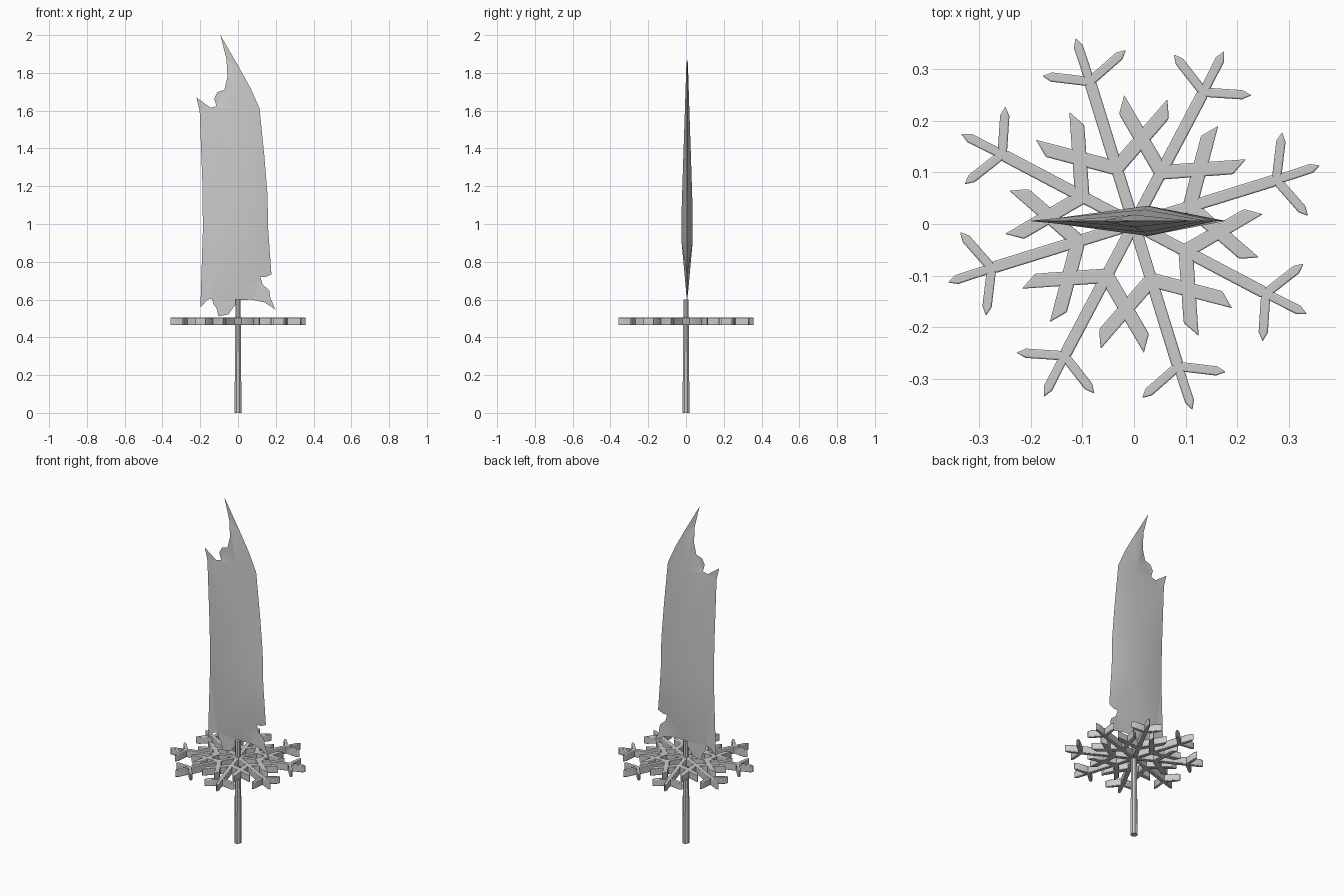
import bpy, bmesh, math
from mathutils import Vector, Matrix
from mathutils.geometry import delaunay_2d_cdt

if "Cube" in bpy.data.objects:
    bpy.data.objects.remove(bpy.data.objects["Cube"])


def finish(name, bm, angle=30):
    bmesh.ops.recalc_face_normals(bm, faces=bm.faces[:])
    me = bpy.data.meshes.new(name)
    bm.to_mesh(me)
    bm.free()
    ob = bpy.data.objects.new(name, me)
    bpy.context.collection.objects.link(ob)
    bpy.ops.object.select_all(action='DESELECT')
    ob.select_set(True)
    bpy.context.view_layer.objects.active = ob
    bpy.ops.object.shade_smooth_by_angle(angle=math.radians(angle))
    return ob


# Blade: jagged outline, thin at the edge and thick along a central spine
outline = [(-.093, 2), (.008, 1.825), (.066, 1.72), (.114, 1.613), (.14, 1.354),
           (.156, 1.158), (.16, .97), (.177, .734), (.148, .72), (.119, .718),
           (.13, .68), (.165, .65), (.172, .607), (.198, .548), (.14, .585),
           (.07, .60), (.008, .596), (-.024, .559), (-.05, .522), (-.103, .511),
           (-.114, .555), (-.13, .575), (-.137, .605), (-.16, .60), (-.199, .559),
           (-.186, .97), (-.188, 1.2), (-.203, 1.6), (-.22, 1.67), (-.145, 1.615),
           (-.114, 1.624), (-.126, 1.665), (-.109, 1.698), (-.072, 1.71),
           (-.056, 1.777), (-.061, 1.873)]
spine = [(-.045, 1.85, .004), (.0, 1.6, .012), (.02, 1.3, .022),
         (.025, 1.08, .029), (.028, .9, .029), (.01, .65, .006)]
n, m = len(outline), len(spine)
flat = [Vector(p) for p in outline] + [Vector(s[:2]) for s in spine]
edges = [(i, (i + 1) % n) for i in range(n)] + [(n + i, n + i + 1) for i in range(m - 1)]
pts, _, tris, orig, _, _ = delaunay_2d_cdt(flat, edges, [], 1, 1e-6)
bm = bmesh.new()
sides = ([], [])
for p, o in zip(pts, orig):
    h = max((spine[i - n][2] for i in o if i >= n), default=0)
    a = bm.verts.new((p.x, .006 - h, p.y))
    sides[0].append(a)
    sides[1].append(bm.verts.new((p.x, .006 + h, p.y)) if h else a)
for vs in sides:
    for t in tris:
        corner = [vs[i] for i in t]
        if not bm.faces.get(corner):
            bm.faces.new(corner)
finish("blade", bm, 40)

# Handle: slightly tapered octagonal rod
bm = bmesh.new()
bmesh.ops.create_cone(bm, cap_ends=True, segments=8, radius1=.02, radius2=.015, depth=.6,
                      matrix=Matrix.Translation((0, 0, .3)) @ Matrix.Rotation(math.pi / 8, 4, 'Z'))
finish("handle", bm)


# Guard: flat snowflake of eight branching arms
def slab(bm, shape, start, angle, z0=.464, z1=.505):
    c, s = math.cos(angle), math.sin(angle)
    xy = [(start[0] + c * x - s * y, start[1] + s * x + c * y) for x, y in shape]
    low = [bm.verts.new((x, y, z0)) for x, y in xy]
    face = bm.faces.new(low)
    up = bmesh.ops.extrude_face_region(bm, geom=[face], use_keep_orig=True)
    bmesh.ops.translate(bm, vec=(0, 0, z1 - z0),
                        verts=[v for v in up["geom"] if isinstance(v, bmesh.types.BMVert)])


def bar(length, w, tip):
    return [(0, -w), (length - tip, -w), (length, 0), (length - tip, w), (0, w)]


bm = bmesh.new()
for k in range(8):
    a = math.radians(17.2 + 45 * k)
    d = Vector((math.cos(a), math.sin(a)))
    slab(bm, bar(.295, .0115, .012), (0, 0), a)
    slab(bm, bar(.092, .009, .018), d * .285, a + math.radians(1))
    for s in (1, -1):
        slab(bm, bar(.093, .009, .018), d * .288, a + s * math.radians(66))
        prong = [(0, -s * .014), (.165, -s * .013), (.138, s * .014), (0, s * .014)]
        slab(bm, prong, d * .113, a + s * math.radians(58))
guard = finish("snowflake_guard", bm)
bev = guard.modifiers.new("soft_edges", 'BEVEL')
bev.width = .003
bev.segments = 2
